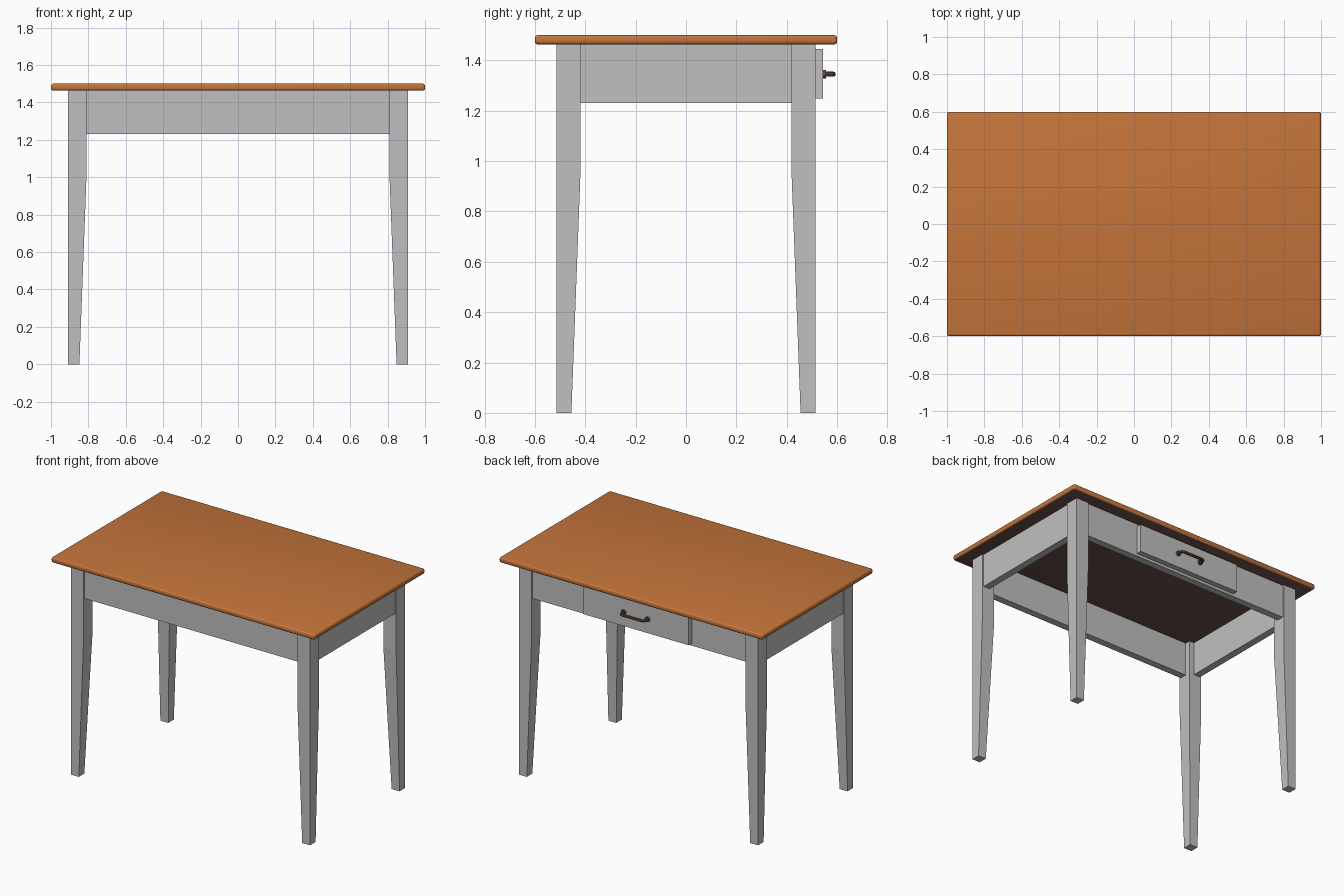
import bpy, bmesh, math
from mathutils import Matrix

if "Cube" in bpy.data.objects:
    bpy.data.objects.remove(bpy.data.objects["Cube"])


def material(name, rgb):
    m = bpy.data.materials.new(name)
    m.diffuse_color = (*rgb, 1)
    m.use_nodes = True
    m.node_tree.nodes["Principled BSDF"].inputs["Base Color"].default_value = m.diffuse_color
    return m


WOOD = material("orange wood", (0.56, 0.175, 0.043))
GREY = material("grey paint", (0.53, 0.53, 0.53))
UNDER = material("dark underside", (0.14, 0.08, 0.07))
BROWN = material("brown metal", (0.15, 0.07, 0.045))


def finish(bm, name, *mats):
    bmesh.ops.recalc_face_normals(bm, faces=bm.faces)
    me = bpy.data.meshes.new(name)
    bm.to_mesh(me)
    bm.free()
    ob = bpy.data.objects.new(name, me)
    bpy.context.collection.objects.link(ob)
    for m in mats:
        me.materials.append(m)
    return ob


def box_bm(x0, x1, y0, y1, z0, z1):
    bm = bmesh.new()
    mat = Matrix.Translation(((x0 + x1) / 2, (y0 + y1) / 2, (z0 + z1) / 2)) \
        @ Matrix.Diagonal((x1 - x0, y1 - y0, z1 - z0, 1))
    bmesh.ops.create_cube(bm, size=1, matrix=mat)
    return bm


def select_only(ob):
    bpy.ops.object.select_all(action='DESELECT')
    ob.select_set(True)
    bpy.context.view_layer.objects.active = ob


def smooth(ob):
    select_only(ob)
    bpy.ops.object.shade_smooth_by_angle(angle=math.radians(40))


SLAB = 1.463

# table top with rounded edges and a dark underside
bm = box_bm(-1, 1, -0.6, 0.6, SLAB, 1.5)
bmesh.ops.bevel(bm, geom=bm.edges[:], offset=0.012, segments=3, profile=0.5, affect='EDGES')
bm.normal_update()
for f in bm.faces:
    f.material_index = 1 if f.normal.z < -0.95 else 0
smooth(finish(bm, "table_top", WOOD, UNDER))

# four legs, square on top and tapered on the two inner sides
for sx, side in ((-1, "left"), (1, "right")):
    for sy, end in ((-1, "front"), (1, "back")):
        bm = bmesh.new()
        rings = []
        for z, w in ((0, 0.06), (0.98, 0.097), (SLAB, 0.097)):
            xo, yo = 0.908, 0.515
            rings.append([bm.verts.new((sx * x, sy * y, z)) for x, y in
                          ((xo, yo), (xo - w, yo), (xo - w, yo - w), (xo, yo - w))])
        for a, b in zip(rings, rings[1:]):
            for i in range(4):
                j = (i + 1) % 4
                bm.faces.new((a[i], a[j], b[j], b[i]))
        bm.faces.new(rings[0])
        bm.faces.new(rings[-1])
        finish(bm, f"{end}_{side}_leg", GREY)

# aprons between the legs
for s, a, b in ((-1, "front", "left"), (1, "back", "right")):
    ys = sorted((s * 0.455, s * 0.505))
    xs = sorted((s * 0.848, s * 0.898))
    finish(box_bm(-0.815, 0.815, *ys, 1.23, SLAB), f"{a}_apron", GREY)
    finish(box_bm(*xs, -0.423, 0.423, 1.23, SLAB), f"{b}_apron", GREY)

# drawer front
finish(box_bm(-0.4, 0.4, 0.50, 0.543, 1.248, 1.445), "drawer_front", GREY)

# bowed handle
HZ = 1.345
path = [(-0.09, 0.54), (-0.09, 0.568), (-0.086, 0.58), (-0.074, 0.585)]
path += [(-x, y) for x, y in reversed(path)]
cu = bpy.data.curves.new("drawer_handle", 'CURVE')
cu.dimensions = '3D'
cu.bevel_depth = 0.01
cu.bevel_resolution = 2
cu.use_fill_caps = True
sp = cu.splines.new('POLY')
sp.points.add(len(path) - 1)
for p, (x, y) in zip(sp.points, path):
    p.co = (x, y, HZ, 1)
handle = bpy.data.objects.new("drawer_handle", cu)
bpy.context.collection.objects.link(handle)
cu.materials.append(BROWN)
select_only(handle)
bpy.ops.object.convert(target='MESH')
smooth(bpy.context.view_layer.objects.active)

# round feet of the handle
for sx, side in ((-1, "left"), (1, "right")):
    bm = bmesh.new()
    bmesh.ops.create_cone(bm, cap_ends=True, segments=16, radius1=0.017, radius2=0.017, depth=0.014,
                          matrix=Matrix.Translation((sx * 0.09, 0.548, HZ)) @ Matrix.Rotation(math.pi / 2, 4, 'X'))
    smooth(finish(bm, f"{side}_handle_foot", BROWN))
